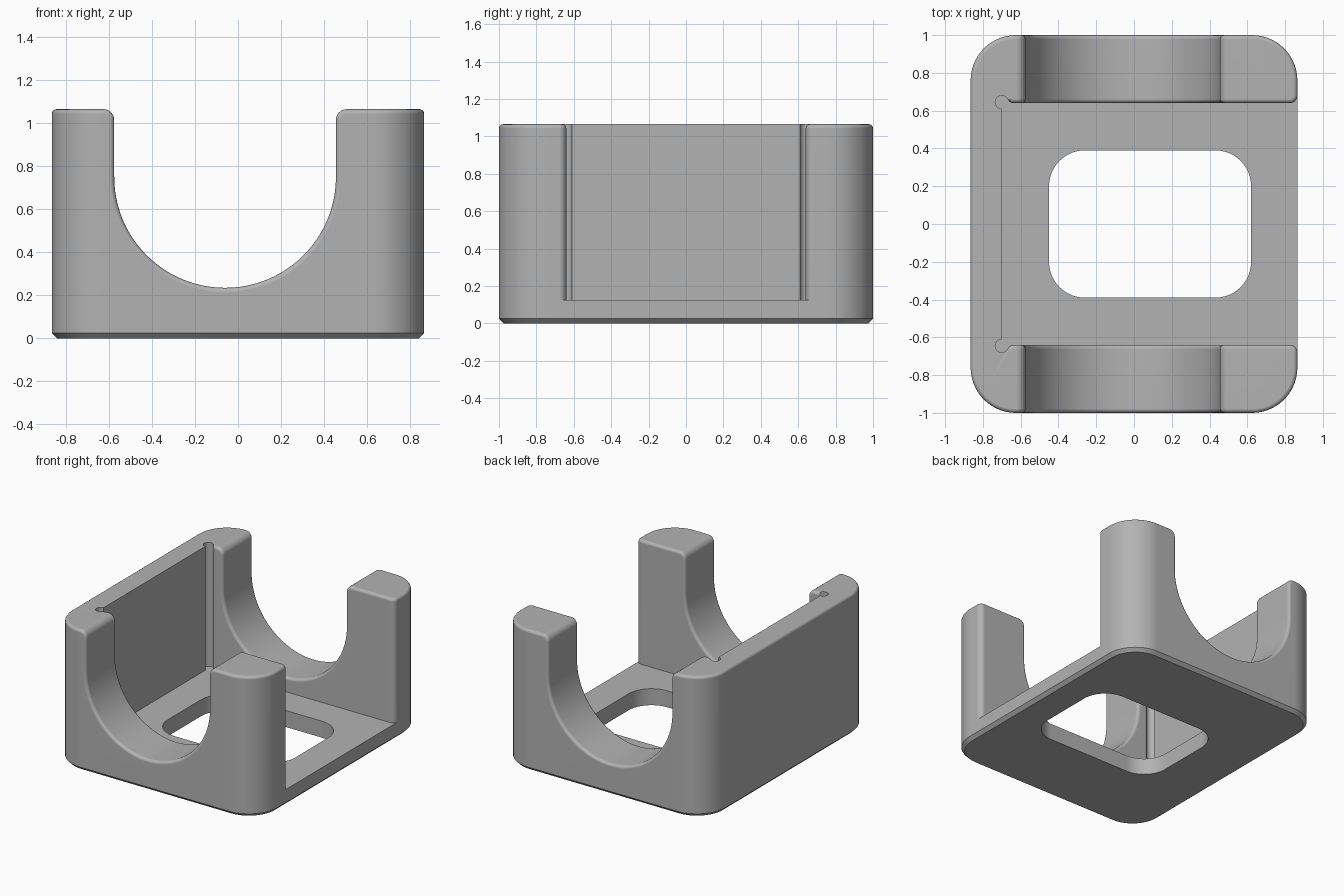
import bpy, bmesh, math
from mathutils import Vector

cube = bpy.data.objects.get("Cube")
if cube:
    bpy.data.objects.remove(cube, do_unlink=True)

W, D, H = 0.865, 1.0, 1.065      # half width, half depth, height
EPS = 0.0002                     # overshoot so cutters cross the faces


def arc(cx, cy, r, start, end, n):
    """Points on an arc, angles in degrees."""
    steps = [math.radians(start + (end - start) * i / n) for i in range(n + 1)]
    return [(cx + r * math.cos(a), cy + r * math.sin(a)) for a in steps]


def rounded_rect(x0, x1, y, r, n, inset=0.0):
    """Rounded rectangle outline, symmetric about y = 0."""
    pts = []
    for cx, cy, a in ((x1 - r, y - r, 0), (x0 + r, y - r, 90),
                      (x0 + r, r - y, 180), (x1 - r, r - y, 270)):
        pts += arc(cx, cy, r - inset, a, a + 90, n)
    return pts


def loft(name, rings):
    """Closed solid through a list of rings of 3D points."""
    bm = bmesh.new()
    loops = [[bm.verts.new(p) for p in ring] for ring in rings]
    n = len(loops[0])
    for a, b in zip(loops, loops[1:]):
        for i in range(n):
            j = (i + 1) % n
            bm.faces.new((a[i], a[j], b[j], b[i]))
    bm.faces.new(loops[0][::-1])
    bm.faces.new(loops[-1])
    bmesh.ops.recalc_face_normals(bm, faces=bm.faces)
    mesh = bpy.data.meshes.new(name)
    bm.to_mesh(mesh)
    bm.free()
    obj = bpy.data.objects.new(name, mesh)
    bpy.context.collection.objects.link(obj)
    return obj


def upright(name, pts, z0, z1):
    return loft(name, [[(x, y, z) for x, y in pts] for z in (z0, z1)])


# Outer block with a chamfered foot
outline = rounded_rect(-W, W, D, 0.24, 14)
foot = rounded_rect(-W, W, D, 0.24, 14, inset=0.025)
body = loft("cradle_body", [[(x, y, 0) for x, y in foot],
                            [(x, y, 0.025) for x, y in outline],
                            [(x, y, H) for x, y in outline]])

# Open-sided cavity with rounded post corners and round corner reliefs
half = [(1.2, 0.68)]
half += arc(0.825 + EPS, 0.68, 0.04, 0, -90, 6)
half += arc(-0.637, 0.675, 0.035, 270, 205.4, 6)
half += arc(-0.70, 0.645, 0.035, 25.4, 270, 16)[1:]
cavity = upright("cavity_cutter", half + [(x, -y) for x, y in half[::-1]], 0.125, 1.4)

# U-shaped saddle cut through both end walls, flared at the top
top = H - 0.05 + EPS
saddle = [(0.505, 1.4)] + arc(0.505, top, 0.05, 90, 180, 6)
saddle += arc(-0.06, 0.75, 0.515, 0, -180, 48)
saddle += arc(-0.625, top, 0.05, 0, 90, 6) + [(-0.625, 1.4)]
slot = loft("saddle_cutter", [[(x, y, z) for x, z in saddle] for y in (-1.3, 1.3)])

# Window through the floor
window = upright("window_cutter", rounded_rect(-0.45, 0.62, 0.39, 0.19, 12), -0.2, 0.5)

cutters = (cavity, slot, window)
for cutter in cutters:
    cutter.hide_render = True
    mod = body.modifiers.new(cutter.name, 'BOOLEAN')
    mod.operation = 'DIFFERENCE'
    mod.solver = 'EXACT'
    mod.object = cutter
bpy.context.view_layer.update()
graph = bpy.context.evaluated_depsgraph_get()
cut_mesh = bpy.data.meshes.new_from_object(body.evaluated_get(graph))
body.modifiers.clear()
body.data = cut_mesh
for cutter in cutters:
    bpy.data.objects.remove(cutter, do_unlink=True)


# Soft rounding on the top outline and saddle rims; the inner wall stays crisp
def is_soft(edge):
    mid = (edge.verts[0].co + edge.verts[1].co) / 2
    if min(v.co.z for v in edge.verts) < 0.2 or not edge.is_manifold:
        return False
    inner_wall = -0.75 < mid.x < -0.665 and abs(mid.y) < 0.69
    return edge.calc_face_angle() > math.radians(60) and not inner_wall


bm = bmesh.new()
bm.from_mesh(body.data)
bmesh.ops.remove_doubles(bm, verts=bm.verts, dist=0.00005)
bmesh.ops.bevel(bm, geom=[e for e in bm.edges if is_soft(e)], offset=0.022,
                offset_type='OFFSET', segments=4, profile=0.5, affect='EDGES')
bm.to_mesh(body.data)
bm.free()

# Plain grey plastic
grey = bpy.data.materials.new("grey_plastic")
grey.use_nodes = True
colour = (0.45, 0.45, 0.45, 1)
grey.diffuse_color = colour
grey.node_tree.nodes["Principled BSDF"].inputs["Base Color"].default_value = colour
body.data.materials.clear()
body.data.materials.append(grey)

# Smooth shading with crisp edges
bpy.ops.object.select_all(action='DESELECT')
body.select_set(True)
bpy.context.view_layer.objects.active = body
bpy.ops.object.shade_smooth_by_angle(angle=math.radians(35))
weighted = body.modifiers.new("weighted_normals", 'WEIGHTED_NORMAL')
weighted.keep_sharp = True
